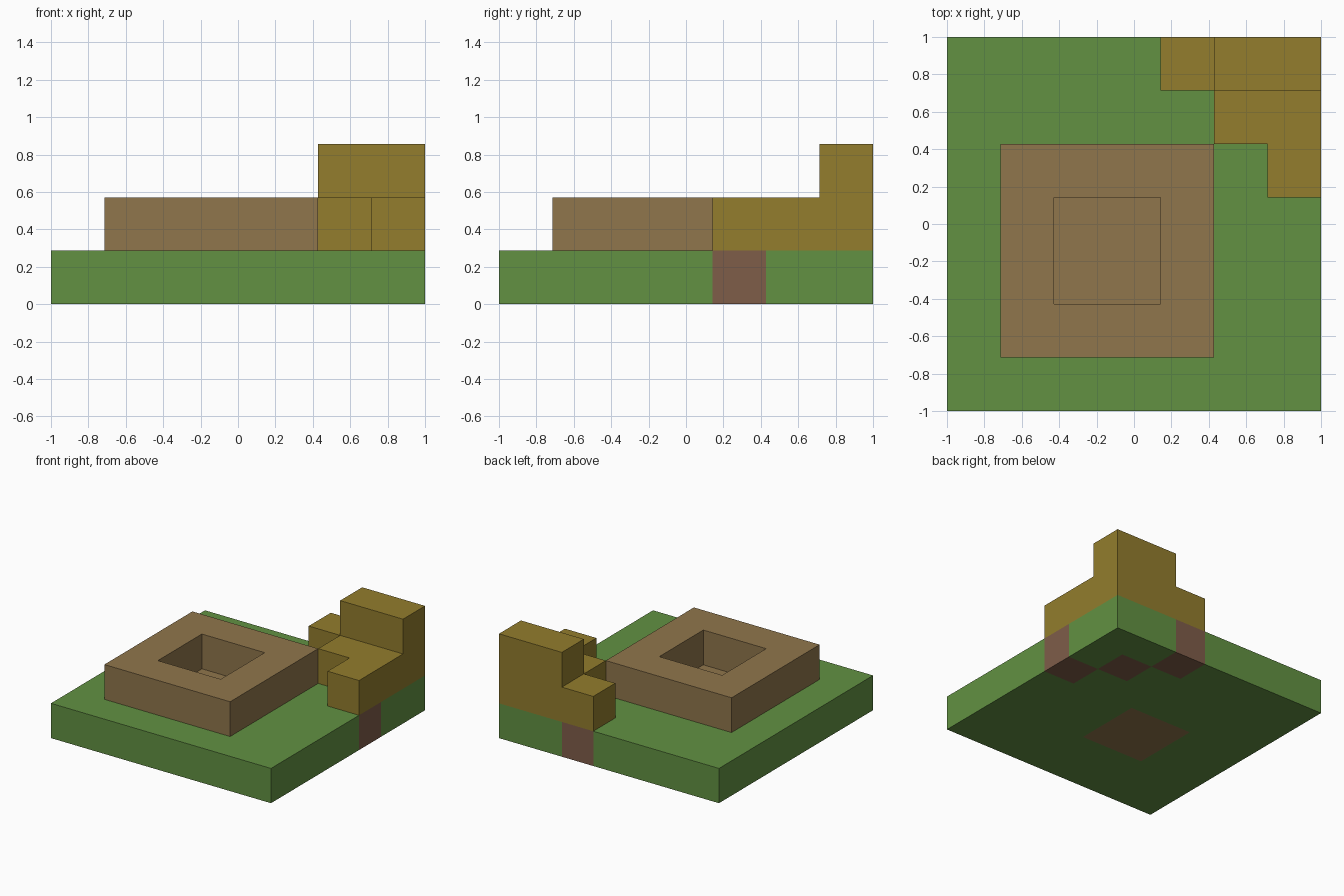
import bpy
import bmesh
from mathutils import Vector

GRID = 7
UNIT = 2 / GRID

cube = bpy.data.objects.get("Cube")
if cube:
    bpy.data.objects.remove(cube, do_unlink=True)


def linear(c):
    c /= 255
    return c / 12.92 if c <= 0.04045 else ((c + 0.055) / 1.055) ** 2.4


def make_material(name, *rgb):
    colour = [linear(c) for c in rgb] + [1]
    mat = bpy.data.materials.new(name)
    mat.use_nodes = True
    mat.diffuse_color = colour
    mat.node_tree.nodes["Principled BSDF"].inputs["Base Color"].default_value = colour
    return mat


grass = make_material("grass_green", 98, 145, 66)
earth = make_material("earth_brown", 144, 118, 76)
clay = make_material("red_brown", 127, 93, 73)
gold = make_material("dark_gold", 147, 125, 45)


def block_layer(name, cells, layer, materials, rule=lambda cell: 0):
    """Extrude a set of grid cells one unit upward; rule picks the colour of each cell."""
    bm = bmesh.new()
    corners = {}

    def corner(i, j):
        if (i, j) not in corners:
            corners[i, j] = bm.verts.new((i * UNIT - 1, j * UNIT - 1, layer * UNIT))
        return corners[i, j]

    for i, j in cells:
        bm.faces.new([corner(i, j), corner(i + 1, j),
                      corner(i + 1, j + 1), corner(i, j + 1)])
    top = bmesh.ops.extrude_face_region(bm, geom=bm.faces[:], use_keep_orig=True)
    bmesh.ops.translate(bm, vec=Vector((0, 0, UNIT)),
                        verts=[g for g in top["geom"] if isinstance(g, bmesh.types.BMVert)])
    bmesh.ops.recalc_face_normals(bm, faces=bm.faces[:])
    # Colour each face by the cell just behind it
    for face in bm.faces:
        inside = face.calc_center_median() - face.normal * UNIT / 2
        face.material_index = rule((int((inside.x + 1) / UNIT), int((inside.y + 1) / UNIT)))
    mesh = bpy.data.meshes.new(name)
    bm.to_mesh(mesh)
    bm.free()
    for mat in materials:
        mesh.materials.append(mat)
    obj = bpy.data.objects.new(name, mesh)
    bpy.context.collection.objects.link(obj)
    return obj


def rect(x0, x1, y0, y1):
    return {(i, j) for i in range(x0, x1) for j in range(y0, y1)}


# Ground slab, with the pit floor and a diagonal of clay cells set into it
pit = rect(2, 4, 2, 4)
diagonal = {(i, 10 - i) for i in range(4, GRID)}
block_layer("ground_slab", rect(0, GRID, 0, GRID), 0, [grass, earth, clay],
            lambda cell: 1 if cell in pit else 2 if cell in diagonal else 0)

# Square rim around the pit
block_layer("pit_rim", rect(1, 5, 1, 5) - pit, 1, [earth])

# Stepped corner mound and the block on top of it
mound = {c for c in rect(4, GRID, 4, GRID) if sum(c) >= 10}
block_layer("corner_mound", mound, 1, [gold])
block_layer("mound_top", rect(5, GRID, 6, GRID), 2, [gold])
